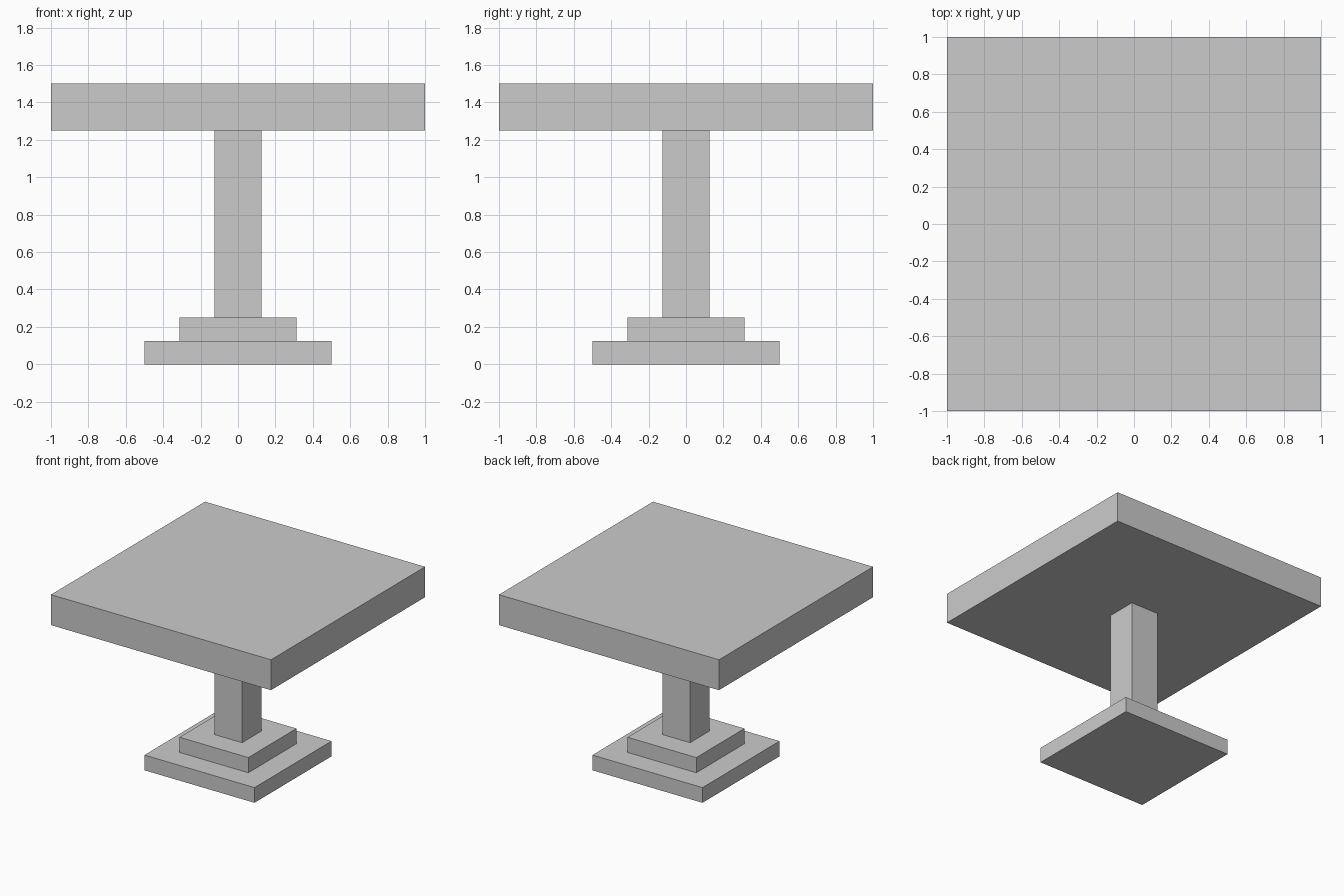
import bpy
import bmesh
from mathutils import Matrix

if "Cube" in bpy.data.objects:
    bpy.data.objects.remove(bpy.data.objects["Cube"])


def square_block(name, width, z0, z1):
    """Square block centred on the z axis, from height z0 to z1."""
    bm = bmesh.new()
    bmesh.ops.create_cube(bm, size=1.0)
    bm.transform(Matrix.Translation((0, 0, (z0 + z1) / 2))
                 @ Matrix.Diagonal((width, width, z1 - z0, 1)))
    mesh = bpy.data.meshes.new(name)
    bm.to_mesh(mesh)
    bm.free()
    obj = bpy.data.objects.new(name, mesh)
    bpy.context.collection.objects.link(obj)
    return obj


# Stepped foot
square_block("base_plate", 1.0, 0.0, 0.125)
square_block("base_step", 0.625, 0.125, 0.25)
# Central column
square_block("column", 0.25, 0.25, 1.25)
# Table top
square_block("table_top", 2.0, 1.25, 1.5)
